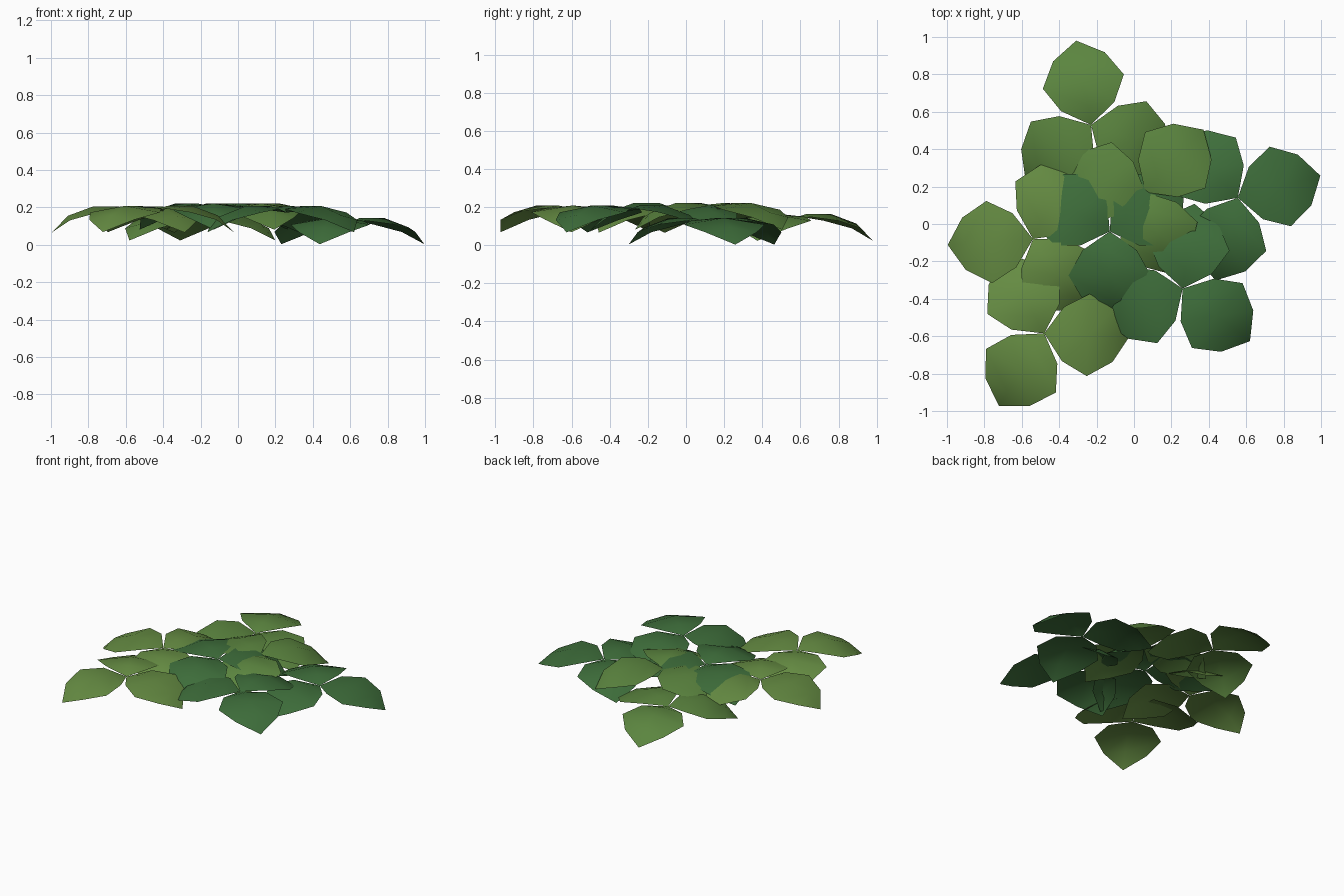
import bpy, bmesh
from math import cos, sin, radians

if "Cube" in bpy.data.objects:
    bpy.data.objects.remove(bpy.data.objects["Cube"])

def material(name, rgb):
    m = bpy.data.materials.new(name)
    m.diffuse_color = (*rgb, 1)
    m.use_nodes = True
    m.node_tree.nodes["Principled BSDF"].inputs["Base Color"].default_value = m.diffuse_color
    return m

light = material("light_green", (0.13, 0.26, 0.055))
mid = material("mid_green", (0.105, 0.235, 0.05))
dark = material("dark_green", (0.048, 0.155, 0.043))

# Leaflet profile: distance from base, half width, rib height, side height
STATIONS = [(0.10, 0.145, 0.035, 0.02), (0.235, 0.22, 0.035, 0.0), (0.37, 0.14, -0.015, -0.04)]
TIP = (0.457, -0.105)

def add_leaflet(bm, centre, angle):
    cx, cy, cz = centre
    c, s = cos(radians(angle)), sin(radians(angle))

    def vert(along, side, z):
        return bm.verts.new((cx + along * c - side * s, cy + along * s + side * c, cz + z))

    base = vert(0, 0, 0)
    rows = [(vert(a, -w, zs), vert(a, 0, zr), vert(a, w, zs)) for a, w, zr, zs in STATIONS]
    tip = vert(TIP[0], 0, TIP[1])
    for k in (0, 1):
        bm.faces.new((base, rows[0][k], rows[0][k + 1]))
        for p, q in zip(rows, rows[1:]):
            bm.faces.new((p[k], q[k], q[k + 1], p[k + 1]))
        bm.faces.new((rows[-1][k], tip, rows[-1][k + 1]))

def leaf(name, centre, angle, mat):
    # Three drooping leaflets meeting at one point
    bm = bmesh.new()
    for k in range(3):
        add_leaflet(bm, centre, angle + 120 * k)
    for f in bm.faces:
        f.smooth = True
    mesh = bpy.data.meshes.new(name)
    bm.to_mesh(mesh)
    bm.free()
    mesh.materials.append(mat)
    bpy.context.collection.objects.link(bpy.data.objects.new(name, mesh))

# Overlapping three-part leaves
leaf("back_leaf", (-0.23, 0.53, 0.128), 100, mid)
leaf("left_leaf", (-0.54, -0.08, 0.17), 184, light)
leaf("front_left_leaf", (-0.48, -0.585, 0.173), 238, light)
leaf("front_right_leaf", (0.26, -0.345, 0.172), 322, dark)
leaf("right_leaf", (0.555, 0.14, 0.108), 15, dark)
leaf("centre_leaf", (-0.13, -0.04, 0.186), 270, dark)
leaf("upper_leaf", (0.06, 0.17, 0.186), 47, mid)
